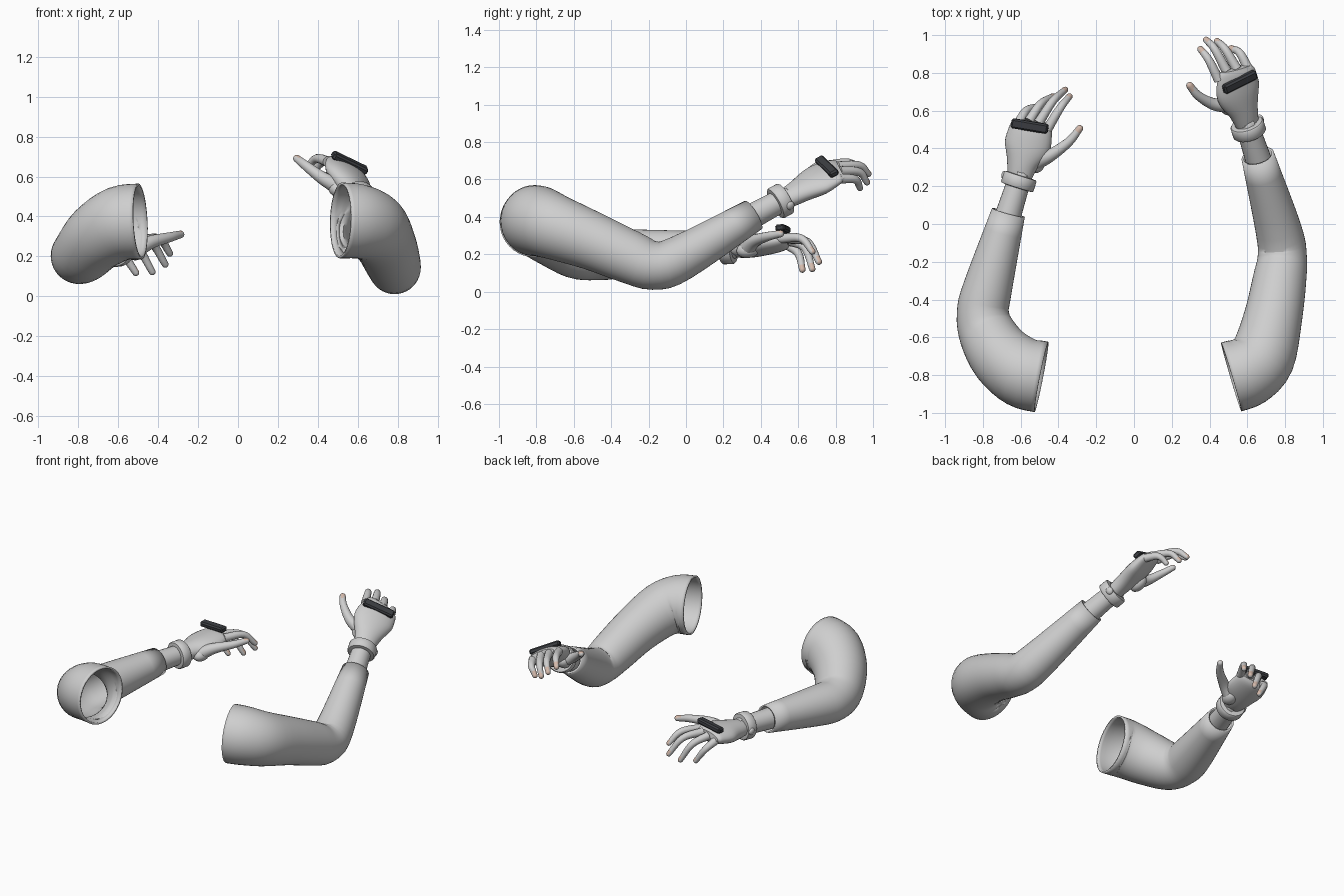
import bpy, bmesh, math
from mathutils import Vector, Matrix

cube = bpy.data.objects.get("Cube")
if cube:
    bpy.data.objects.remove(cube, do_unlink=True)


def material(name, color):
    m = bpy.data.materials.new(name)
    m.diffuse_color = (*color, 1)
    m.use_nodes = True
    m.node_tree.nodes["Principled BSDF"].inputs["Base Color"].default_value = (*color, 1)
    return m


GREY = material("light grey", (0.62, 0.62, 0.62))
DARK = material("charcoal", (0.045, 0.048, 0.055))
NAIL = material("nail beige", (0.66, 0.49, 0.41))


def finish(name, bm, mats, angle=40):
    mesh = bpy.data.meshes.new(name)
    bm.to_mesh(mesh)
    bm.free()
    for m in mats:
        mesh.materials.append(m)
    ob = bpy.data.objects.new(name, mesh)
    bpy.context.collection.objects.link(ob)
    bpy.ops.object.select_all(action="DESELECT")
    ob.select_set(True)
    bpy.context.view_layer.objects.active = ob
    bpy.ops.object.shade_smooth_by_angle(angle=math.radians(angle))
    return ob


def spline(points, steps):
    """Smooth path through (x, y, z, half width, half height) points."""
    p = [Vector(q) for q in points]
    p = [p[0] * 2 - p[1]] + p + [p[-1] * 2 - p[-2]]
    out = []
    for a, b, c, d in zip(p, p[1:], p[2:], p[3:]):
        for k in range(steps):
            t = k / steps
            out.append((b * 2 + (c - a) * t + (a * 2 - b * 5 + c * 4 - d) * t * t
                        + (b * 3 - a - c * 3 + d) * t ** 3) / 2)
    return out + [p[-2]]


def loft(points, side, steps=5, sides=24, caps=True, dome=False):
    """Sweep an ellipse along a path; a dome rounds off the far end."""
    path = spline(points, steps)
    pos = [Vector(p[:3]) for p in path]
    rings = []
    for i, p in enumerate(path):
        t = (pos[min(i + 1, len(pos) - 1)] - pos[max(i - 1, 0)]).normalized()
        rings.append((pos[i], t, p[3], p[4]))
    if dome:
        c, t, a, b = rings[-1]
        for k in range(1, 5):
            w = k * math.pi / 10
            rings.append((c + t * a * math.sin(w), t, a * math.cos(w), b * math.cos(w)))
    bm = bmesh.new()
    loops = []
    for c, t, a, b in rings:
        v = t.cross(Vector(side)).normalized()
        u = v.cross(t)
        loops.append([bm.verts.new(c + u * a * math.cos(w) + v * b * math.sin(w))
                      for w in (2 * math.pi * j / sides for j in range(sides))])
    for r, s in zip(loops, loops[1:]):
        for j in range(sides):
            k = (j + 1) % sides
            bm.faces.new((r[j], r[k], s[k], s[j]))
    if caps:
        bm.faces.new(loops[0][::-1])
        bm.faces.new(loops[-1])
    bm.normal_update()
    return bm


def round_path(points):
    return [(*p, p[3]) for p in points]


def sleeve(name, points):
    ob = finish(name, loft(round_path(points), (0, 0, 1), 4, 40, caps=False), [GREY])
    mod = ob.modifiers.new("cloth thickness", "SOLIDIFY")
    mod.thickness = 0.012
    mod.offset = -1


def digit(name, points, normal):
    bm = loft(round_path(points), normal, 5, 14, dome=True)
    tip, before = Vector(points[-1][:3]), Vector(points[-2][:3])
    t = (tip - before).normalized()
    up = (normal - t * normal.dot(t)).normalized()
    # painted nail on the upper side of the tip
    for f in bm.faces:
        if (f.calc_center_median() - tip).dot(t) > -0.022 and f.normal.dot(up + t * 0.4) > 0.5:
            f.material_index = 1
    finish(name, bm, [GREY, NAIL])


def ball(name, centre, axes, size):
    bm = bmesh.new()
    bmesh.ops.create_uvsphere(bm, u_segments=20, v_segments=12, radius=1)
    rot = Matrix(axes).transposed().to_4x4()
    bm.transform(Matrix.Translation(centre) @ rot @ Matrix.Diagonal((*size, 1)))
    finish(name, bm, [GREY])


def arm(label, sleeve_pts, wrist, palm, bar_ends, fingers, thumb):
    sleeve(label + "_sleeve", sleeve_pts)

    # wrist tube and cuff
    start, cuff = (Vector(p) for p in wrist)
    axis = (cuff - start).normalized()
    base = Vector(palm[0][:3])
    tube = [(*start, 0.07), (*cuff, 0.062), (*base, 0.062)]
    finish(label + "_wrist", loft(round_path(tube), (0, 0, 1)), [GREY])
    band = [(-0.034, 0.07), (-0.032, 0.085), (-0.026, 0.09),
            (0.026, 0.09), (0.032, 0.085), (0.034, 0.07)]
    pts = round_path([(*(cuff + axis * h), r) for h, r in band])
    finish(label + "_cuff", loft(pts, (0, 0, 1), 1, 36), [GREY])

    # hand axes: across, forward, out of the back of the hand
    a, b = (Vector(p) for p in bar_ends)
    across = (b - a).normalized()
    forward = Vector(palm[-1][:3]) - base
    normal = across.cross(forward).normalized()
    forward = normal.cross(across)
    axes = (across, forward, normal)
    outer = 1 if cuff.x > 0 else -1
    ball(label + "_cuff_button", cuff + axis * 0.02 + across * outer * 0.085,
         axes, (0.015, 0.024, 0.024))

    # palm
    finish(label + "_palm", loft(palm, across, 5, 28), [GREY])
    root = Vector(thumb[0][:3])
    ball(label + "_thumb_pad", root - normal * 0.008, axes, (0.046, 0.062, 0.042))

    # knuckle bar
    bm = bmesh.new()
    bmesh.ops.create_cube(bm, size=1)
    bm.transform(Matrix.Diagonal(((b - a).length, 0.052, 0.036, 1)))
    bmesh.ops.bevel(bm, geom=bm.edges[:], offset=0.009, segments=1, affect="EDGES")
    bm.transform(Matrix.Translation((a + b) / 2) @ Matrix(axes).transposed().to_4x4())
    finish(label + "_knuckle_bar", bm, [DARK], 30)

    # fingers and thumb
    for name, pts in zip(("index", "middle", "ring", "little"), fingers):
        sized = [(*p, r) for p, r in zip(pts, (0.027, 0.022, 0.017))]
        digit(f"{label}_{name}_finger", sized, normal)
    digit(label + "_thumb", thumb, normal)


arm("left",
    [(.515, -.81, .38, .19), (.60, -.78, .375, .187), (.68, -.70, .345, .175),
     (.735, -.5, .27, .155), (.77, -.3, .185, .142), (.785, -.17, .14, .13),
     (.765, -.03, .18, .122), (.655, .36, .41, .088)],
    [(.665, .32, .385), (.605, .505, .485)],
    [(.60, .53, .495, .065, .05), (.58, .60, .535, .085, .055),
     (.552, .70, .593, .128, .056), (.542, .79, .637, .115, .042),
     (.54, .825, .652, .095, .025)],
    [(.475, .71, .71), (.645, .795, .628)],
    [[(.45, .76, .675), (.395, .87, .69), (.352, .925, .655)],
     [(.49, .81, .67), (.428, .925, .675), (.382, .975, .63)],
     [(.545, .82, .645), (.483, .925, .64), (.44, .968, .585)],
     [(.605, .82, .605), (.56, .905, .60), (.515, .93, .555)]],
    [(.50, .63, .55, .042), (.42, .635, .595, .032),
     (.34, .68, .655, .024), (.295, .733, .69, .019)])

arm("right",
    [(-.49, -.81, .375, .19), (-.59, -.785, .365, .187), (-.70, -.70, .30, .172),
     (-.775, -.58, .22, .153), (-.80, -.47, .20, .138), (-.775, -.34, .205, .13),
     (-.665, .06, .235, .09)],
    [(-.675, .02, .232), (-.61, .225, .237)],
    [(-.605, .25, .237, .065, .05), (-.59, .32, .24, .085, .06),
     (-.565, .41, .253, .122, .06), (-.545, .51, .268, .112, .05),
     (-.54, .545, .275, .095, .028)],
    [(-.65, .535, .328), (-.455, .502, .343)],
    [[(-.46, .50, .285), (-.39, .615, .285), (-.342, .675, .215)],
     [(-.505, .535, .285), (-.43, .65, .265), (-.365, .71, .16)],
     [(-.555, .545, .275), (-.495, .635, .235), (-.43, .675, .122)],
     [(-.61, .535, .255), (-.57, .60, .205), (-.512, .622, .118)]],
    [(-.515, .33, .23, .045), (-.44, .365, .27, .034),
     (-.345, .435, .295, .025), (-.288, .505, .31, .019)])
